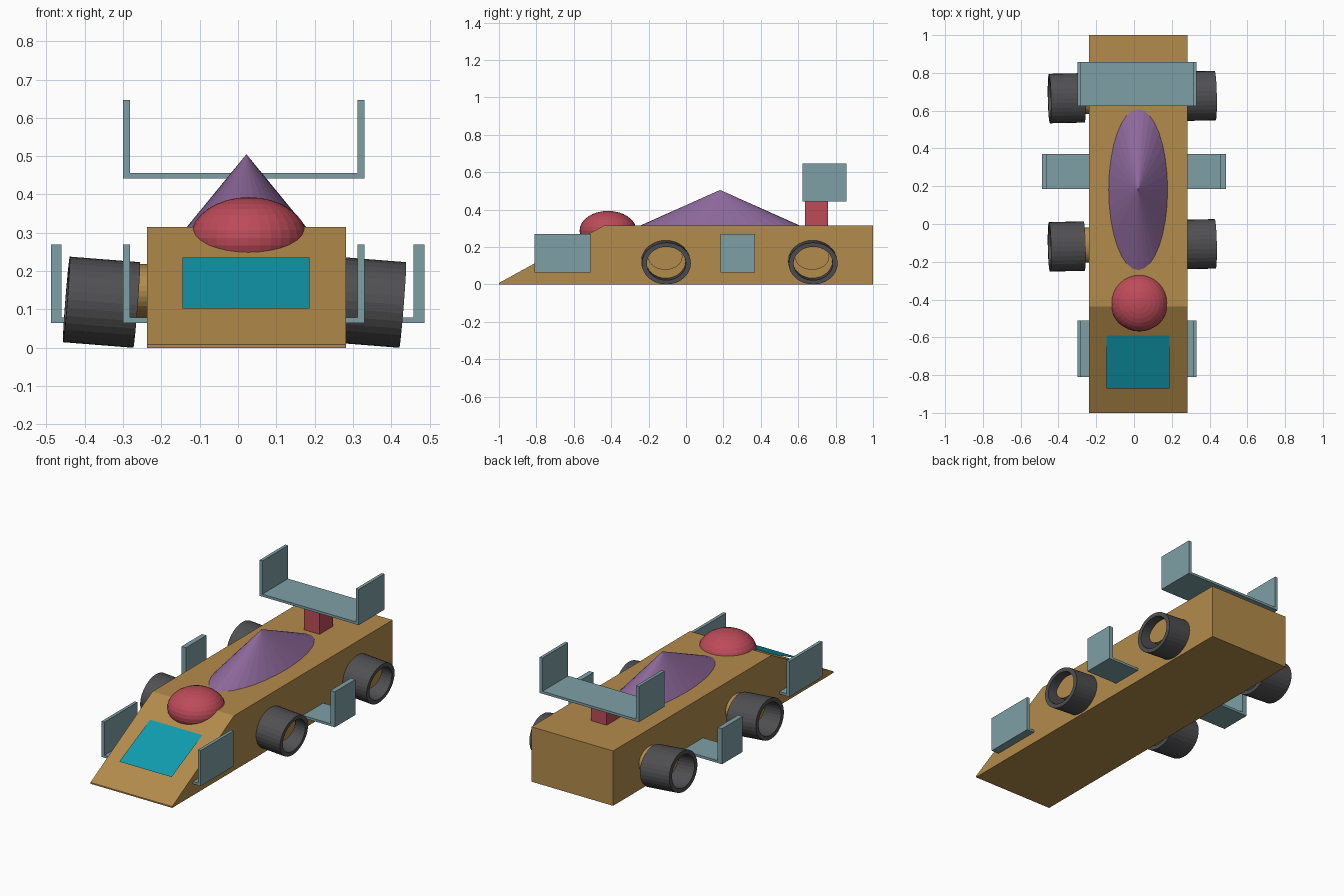
import bpy, bmesh
from math import radians, sin, cos, tau

if "Cube" in bpy.data.objects:
    bpy.data.objects.remove(bpy.data.objects["Cube"])

CX = 0.022  # centre line of the car


def material(name, rgb):
    m = bpy.data.materials.new(name)
    m.diffuse_color = (*rgb, 1)
    m.use_nodes = True
    m.node_tree.nodes["Principled BSDF"].inputs["Base Color"].default_value = m.diffuse_color
    return m


TAN = material("tan", (0.45, 0.26, 0.07))
GREY = material("dark_grey", (0.08, 0.08, 0.085))
TEAL = material("pale_teal", (0.21, 0.35, 0.38))
RED = material("red", (0.51, 0.07, 0.1))
PURPLE = material("purple", (0.27, 0.14, 0.33))
CYAN = material("cyan", (0.005, 0.33, 0.43))


def finish(name, bm, mat):
    bmesh.ops.recalc_face_normals(bm, faces=bm.faces)
    me = bpy.data.meshes.new(name)
    bm.to_mesh(me)
    bm.free()
    ob = bpy.data.objects.new(name, me)
    bpy.context.collection.objects.link(ob)
    me.materials.append(mat)
    return ob


def extrude_x(name, profile, x0, x1, mat):
    """Extrude a (y, z) outline along x."""
    bm = bmesh.new()
    f = bm.faces.new([bm.verts.new((x0, y, z)) for y, z in profile])
    new = bmesh.ops.extrude_face_region(bm, geom=[f])["geom"]
    bmesh.ops.translate(bm, vec=(x1 - x0, 0, 0),
                        verts=[v for v in new if isinstance(v, bmesh.types.BMVert)])
    return finish(name, bm, mat)


def u_wing(name, x0, x1, y0, y1, z0, z1, wall, floor):
    """U-shaped wing: flat floor with an upright plate at each end."""
    outline = [(x0, z0), (x1, z0), (x1, z1), (x1 - wall, z1), (x1 - wall, z0 + floor),
               (x0 + wall, z0 + floor), (x0 + wall, z1), (x0, z1)]
    bm = bmesh.new()
    f = bm.faces.new([bm.verts.new((x, y0, z)) for x, z in outline])
    new = bmesh.ops.extrude_face_region(bm, geom=[f])["geom"]
    bmesh.ops.translate(bm, vec=(0, y1 - y0, 0),
                        verts=[v for v in new if isinstance(v, bmesh.types.BMVert)])
    return finish(name, bm, TEAL)


def revolve_x(name, profile, ry, rz, mat, n=32):
    """Closed (x, radius) loop revolved about x, squashed to ry and rz."""
    bm = bmesh.new()
    rings = [[bm.verts.new((x, ry * r * cos(tau * i / n), rz * r * sin(tau * i / n)))
              for i in range(n)] for x, r in profile]
    for k, a in enumerate(rings):
        b = rings[(k + 1) % len(rings)]
        for i in range(n):
            j = (i + 1) % n
            bm.faces.new((a[i], a[j], b[j], b[i]))
    return finish(name, bm, mat)


# Wedge body
extrude_x("body", [(-1, 0), (1, 0), (1, 0.315), (-0.438, 0.315), (-1, 0.008)],
          -0.237, 0.282, TAN)

# Panel lying on the nose
bm = bmesh.new()
bm.faces.new([bm.verts.new(p) for p in ((-0.145, -0.87, 0.102), (0.187, -0.87, 0.102),
                                        (0.187, -0.59, 0.236), (-0.145, -0.59, 0.236))])
finish("nose_panel", bm, CYAN)

# Cockpit dome
bm = bmesh.new()
bmesh.ops.create_uvsphere(bm, u_segments=32, v_segments=16, radius=1)
ob = finish("cockpit_dome", bm, RED)
ob.location, ob.scale = (0.028, -0.417, 0.287), (0.152, 0.152, 0.106)

# Stretched engine cone
bm = bmesh.new()
bmesh.ops.create_cone(bm, cap_ends=True, segments=32, radius1=1, radius2=0, depth=1)
ob = finish("engine_cone", bm, PURPLE)
ob.location, ob.scale = (CX, 0.182, 0.4075), (0.16, 0.437, 0.195)

# Wings and the rear wing post
u_wing("rear_wing", -0.30, 0.33, 0.624, 0.857, 0.442, 0.647, 0.018, 0.014)
u_wing("front_wing", -0.30, 0.33, -0.81, -0.51, 0.065, 0.269, 0.018, 0.014)
u_wing("side_wing", -0.488, 0.486, 0.184, 0.37, 0.065, 0.269, 0.028, 0.014)
extrude_x("rear_wing_post", [(0.637, 0.3), (0.76, 0.3), (0.76, 0.444), (0.637, 0.444)],
          CX - 0.05, CX + 0.05, RED)

# Tilted tyres on thick axles
tilt = (0, radians(4.5), radians(1.2))
for end, y in (("front", -0.111), ("rear", 0.674)):
    for side, x, dy in (("left", -0.356, -0.008), ("right", 0.338, 0.004)):
        tyre = revolve_x(f"{end}_{side}_tyre",
                         [(-0.092, 1), (0.092, 1), (0.092, 0.8), (-0.092, 0.8)],
                         0.131, 0.112, GREY)
        tyre.location, tyre.rotation_euler = (x, y + dy, 0.119), tilt
    bm = bmesh.new()
    bmesh.ops.create_cone(bm, cap_ends=True, segments=32, radius1=1, radius2=1, depth=1)
    axle = finish(f"{end}_axle", bm, TAN)
    axle.location, axle.rotation_euler = (0.01, y, 0.148), (0, radians(90), 0)
    axle.scale = (0.07, 0.092, 0.74)
